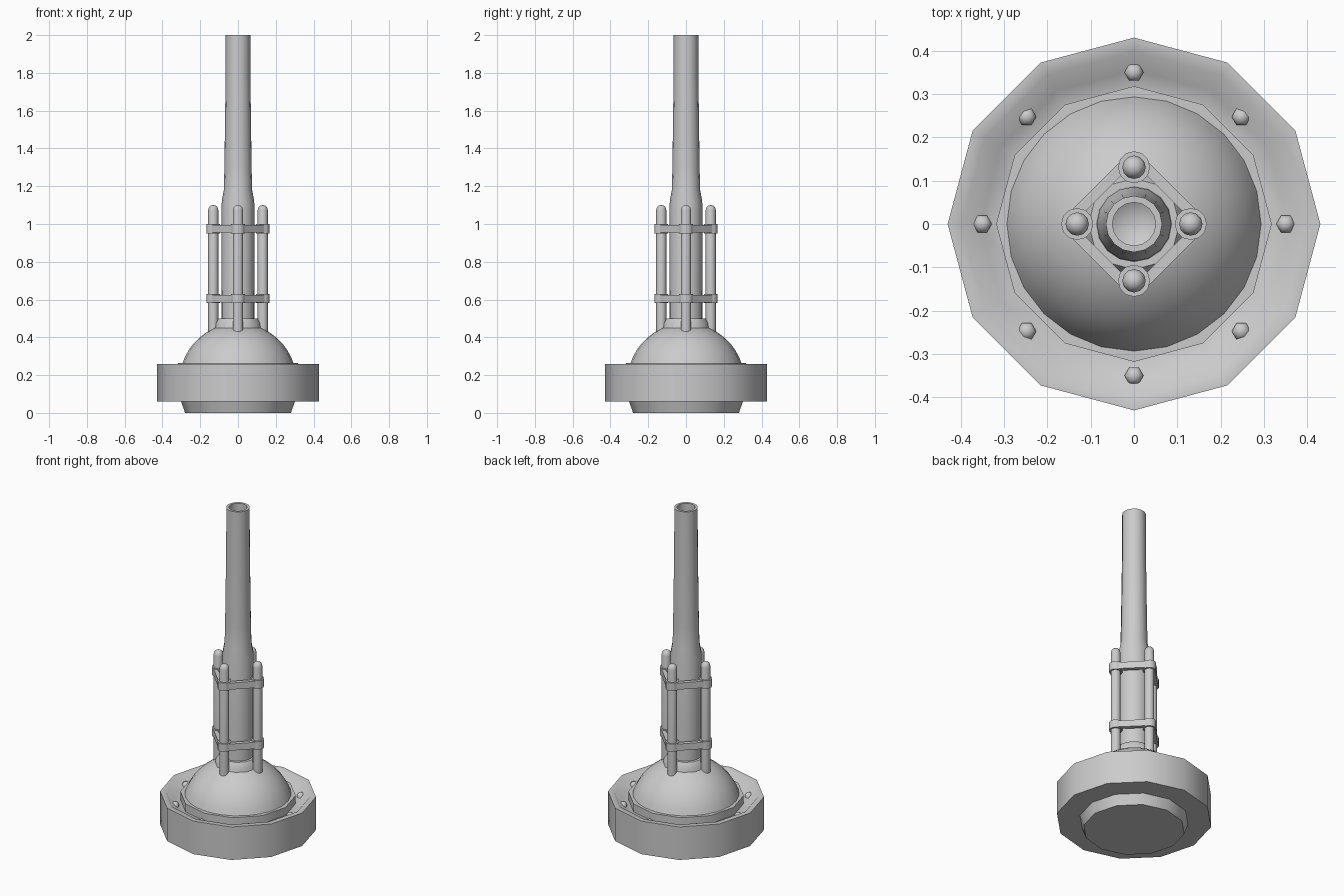
import bpy, bmesh, math
from mathutils import Matrix

if "Cube" in bpy.data.objects:
    bpy.data.objects.remove(bpy.data.objects["Cube"])

steel = bpy.data.materials.new("grey_steel")
steel.diffuse_color = (0.6, 0.6, 0.6, 1)
steel.use_nodes = True
steel.node_tree.nodes["Principled BSDF"].inputs["Base Color"].default_value = steel.diffuse_color


def finish(bm, name, angle=50):
    bmesh.ops.remove_doubles(bm, verts=bm.verts, dist=1e-5)
    bmesh.ops.recalc_face_normals(bm, faces=bm.faces)
    me = bpy.data.meshes.new(name)
    bm.to_mesh(me)
    bm.free()
    me.materials.append(steel)
    ob = bpy.data.objects.new(name, me)
    bpy.context.collection.objects.link(ob)
    bpy.ops.object.select_all(action='DESELECT')
    ob.select_set(True)
    bpy.context.view_layer.objects.active = ob
    bpy.ops.object.shade_smooth_by_angle(angle=math.radians(angle))
    return ob


def lathe(name, profile, sides, x=0, y=0, angle=50):
    """Spin an (r, z) profile around a vertical axis at x, y."""
    bm = bmesh.new()
    rings = []
    for r, z in profile:
        ring = []
        for i in range(sides):
            a = math.tau * i / sides
            ring.append(bm.verts.new((x + r * math.cos(a), y + r * math.sin(a), z)))
        rings.append(ring)
    for lo, hi in zip(rings, rings[1:]):
        for i in range(sides):
            j = (i + 1) % sides
            bm.faces.new((lo[i], lo[j], hi[j], hi[i]))
    return finish(bm, name, angle)


# Foot under the ring
lathe("foot", [(0, 0), (0.28, 0), (0.305, 0.07), (0, 0.07)], 12)

# Twelve-sided ring with a sunken bolt channel
lathe("base_ring", [(0.29, 0.06), (0.43, 0.06), (0.43, 0.26), (0.398, 0.26),
                    (0.355, 0.215), (0.29, 0.215)], 12, angle=60)

# Flange and dome
lathe("dome_flange", [(0.29, 0.20), (0.318, 0.20), (0.318, 0.264), (0.28, 0.264)], 12)
dome = [(0.31 * math.cos(math.radians(t)), 0.165 + 0.31 * math.sin(math.radians(t)))
        for t in range(17, 90, 8)]
lathe("dome", dome + [(0, 0.475)], 24)

# Bolts in the channel
for k in range(8):
    a = math.tau * k / 8
    lathe("bolt_%d" % k, [(0.022, 0.2), (0.022, 0.228), (0.013, 0.239), (0, 0.242)], 6,
          0.35 * math.cos(a), 0.35 * math.sin(a))

# Barrel with open bore
lathe("barrel", [(0.088, 0.44), (0.086, 1.12), (0.075, 1.18), (0.072, 1.3), (0.066, 1.75),
                 (0.065, 2.0), (0.05, 2.0), (0.05, 1.75), (0, 1.72)], 16)
lathe("barrel_collar", [(0.128, 0.43), (0.122, 0.475), (0.105, 0.5), (0.08, 0.5)], 12)

# Four round-topped rods and their clamps
for k in range(4):
    a = math.tau * k / 4
    x, y = 0.131 * math.cos(a), 0.131 * math.sin(a)
    lathe("rod_%d" % k, [(0.027, 0.42), (0.027, 1.072), (0.023, 1.088), (0.013, 1.097),
                         (0, 1.1)], 12, x, y)
    for n, z in enumerate((0.605, 0.975)):
        lathe("clamp_%d_%d" % (k, n), [(0.02, z - 0.024), (0.037, z - 0.024),
                                       (0.037, z + 0.024), (0.02, z + 0.024)], 12, x, y)
        # Bar linking neighbouring clamps
        bm = bmesh.new()
        m = (Matrix.Rotation(a + math.pi / 4, 4, 'Z') @ Matrix.Translation((0.112, 0, z))
             @ Matrix.Diagonal((0.024, 0.15, 0.04, 1)))
        bmesh.ops.create_cube(bm, size=1, matrix=m)
        finish(bm, "link_bar_%d_%d" % (k, n), 30)
